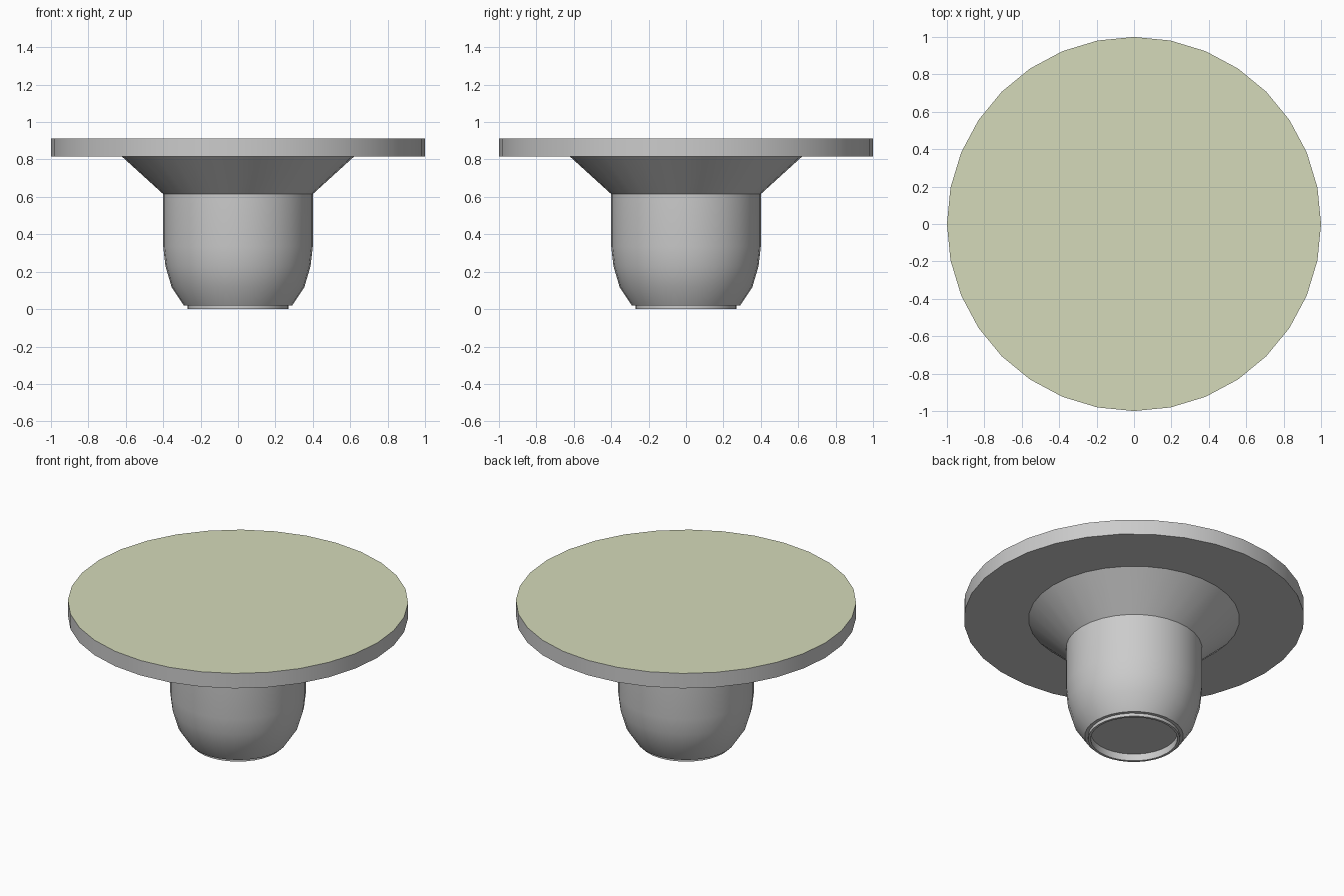
import bpy, bmesh, math

if "Cube" in bpy.data.objects:
    bpy.data.objects.remove(bpy.data.objects["Cube"])

SIDES = 32


def lathe(name, profile, cap_start=True, cap_end=True):
    """Revolve (radius, z) points around the z axis, capping the open ends."""
    bm = bmesh.new()
    rings = []
    for r, z in profile:
        angles = [2 * math.pi * i / SIDES for i in range(SIDES)]
        rings.append([bm.verts.new((r * math.cos(a), r * math.sin(a), z)) for a in angles])
    for low, high in zip(rings, rings[1:]):
        for i in range(SIDES):
            j = (i + 1) % SIDES
            bm.faces.new((low[i], low[j], high[j], high[i]))
    if cap_start:
        bm.faces.new(rings[0][::-1])
    if cap_end:
        bm.faces.new(rings[-1])
    mesh = bpy.data.meshes.new(name)
    bm.to_mesh(mesh)
    bm.free()
    for p in mesh.polygons:
        p.use_smooth = True
    mesh.set_sharp_from_angle(angle=math.radians(30))
    obj = bpy.data.objects.new(name, mesh)
    bpy.context.collection.objects.link(obj)
    return obj


# Pedestal: recessed underside, foot ring, rounded bowl, straight wall, flared neck
lathe("pedestal", [
    (0.255, 0.045), (0.255, 0.0), (0.27, 0.0), (0.27, 0.02),
    (0.29, 0.02), (0.355, 0.118), (0.388, 0.23), (0.40, 0.335),
    (0.40, 0.615), (0.62, 0.815),
], cap_end=False)

# Round table top with a coloured upper face
top = lathe("table_top", [(1.0, 0.815), (1.0, 0.912)])
grey = bpy.data.materials.new("plain_grey")
grey.diffuse_color = (0.8, 0.8, 0.8, 1)
grey.use_nodes = True
grey.node_tree.nodes["Principled BSDF"].inputs["Base Color"].default_value = grey.diffuse_color
surface = bpy.data.materials.new("top_surface")
surface.diffuse_color = (0.66, 0.70, 0.49, 1)
surface.use_nodes = True
surface.node_tree.nodes["Principled BSDF"].inputs["Base Color"].default_value = surface.diffuse_color
top.data.materials.append(grey)
top.data.materials.append(surface)
for p in top.data.polygons:
    p.material_index = 1 if p.normal.z > 0.9 else 0
